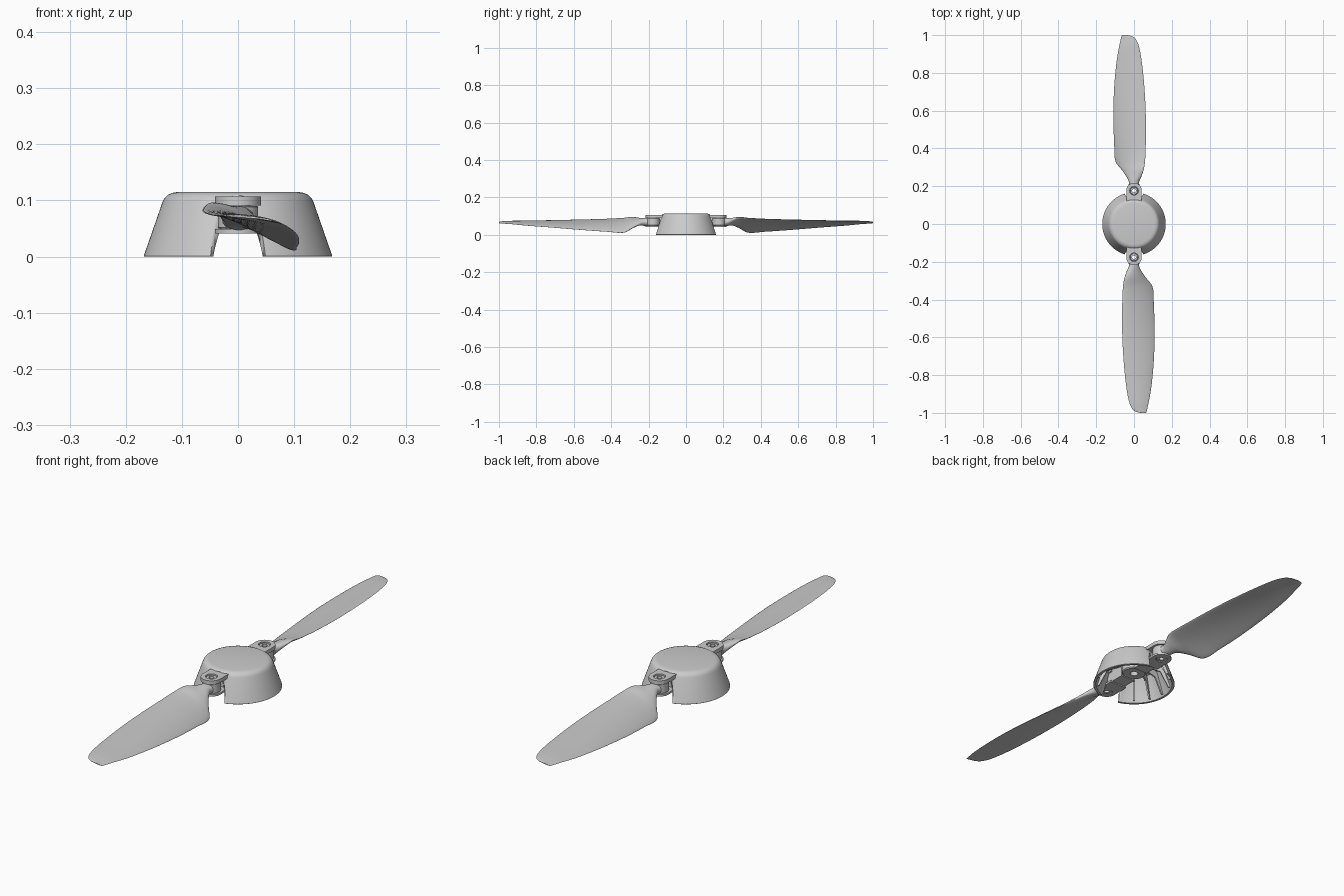
import bpy, bmesh, math
from mathutils import Matrix, Vector

if "Cube" in bpy.data.objects:
    bpy.data.objects.remove(bpy.data.objects["Cube"])


def finish(bm, name, angle=35):
    bmesh.ops.recalc_face_normals(bm, faces=bm.faces)
    me = bpy.data.meshes.new(name)
    bm.to_mesh(me)
    bm.free()
    ob = bpy.data.objects.new(name, me)
    bpy.context.collection.objects.link(ob)
    bpy.ops.object.select_all(action='DESELECT')
    ob.select_set(True)
    bpy.context.view_layer.objects.active = ob
    bpy.ops.object.shade_smooth_by_angle(angle=math.radians(angle))
    return ob


def prism(outline, z0, z1, name, matrix=None):
    """Extrude a flat outline from z0 to z1."""
    bm = bmesh.new()
    face = bm.faces.new([bm.verts.new((x, y, z0)) for x, y in outline])
    ext = bmesh.ops.extrude_face_region(bm, geom=[face])
    bmesh.ops.translate(bm, vec=(0, 0, z1 - z0),
                        verts=[v for v in ext['geom'] if isinstance(v, bmesh.types.BMVert)])
    if matrix:
        bm.transform(matrix)
    return finish(bm, name)


def lathe(profile, name, y=0, steps=96):
    bm = bmesh.new()
    pts = [bm.verts.new((r, 0, z)) for r, z in profile]
    edges = [bm.edges.new((a, b)) for a, b in zip(pts, pts[1:])]
    if profile[0][0] > 0:
        edges.append(bm.edges.new((pts[-1], pts[0])))
    bmesh.ops.spin(bm, geom=pts + edges, cent=(0, 0, 0), axis=(0, 0, 1),
                   angle=math.tau, steps=steps, use_duplicate=False)
    bmesh.ops.remove_doubles(bm, verts=bm.verts, dist=1e-5)
    bmesh.ops.translate(bm, vec=(0, y, 0), verts=bm.verts)
    return finish(bm, name)


def tongue(r, y_round, y_flat, n=24):
    """Outline with a half round at y_round and a flat end at y_flat."""
    s = 1 if y_flat > y_round else -1
    arc = [(r * math.cos(math.pi * i / n), y_round - s * r * math.sin(math.pi * i / n))
           for i in range(n + 1)]
    return [(r, y_flat)] + arc + [(-r, y_flat)]


def cut(ob, cutter):
    cutter.hide_render = True
    mod = ob.modifiers.new('cut', 'BOOLEAN')
    mod.operation, mod.solver, mod.object = 'DIFFERENCE', 'EXACT', cutter
    bpy.context.view_layer.objects.active = ob
    bpy.ops.object.modifier_apply(modifier=mod.name)
    bpy.data.objects.remove(cutter)


# Hollow spinner cup with a slot for each blade
hub = lathe([(0, .115), (.108, .115), (.117, .1135), (.125, .110), (.131, .104), (.135, .096),
             (.168, .001), (.167, 0), (.157, 0), (.124, .094), (.118, .102), (.108, .105), (0, .105)],
            'spinner_cup')
for s in (1, -1):
    cut(hub, prism(tongue(.052, s * .178, s * .3), -.05, .2, 'slot_cutter'))

# Stiffening ribs inside the cup
rib_profile = [(.055, .107), (.125, .107), (.157, .008), (.146, .008), (.112, .075), (.055, .09)]
upright = Matrix.Rotation(math.pi / 2, 4, 'X')
for side in (0, 180):
    for a in (-50, -25, 0, 25, 50):
        prism(rib_profile, -.003, .003, 'cup_rib',
              Matrix.Rotation(math.radians(a + side), 4, 'Z') @ upright)

# Central boss that takes the motor shaft
lathe([(.016, .05), (.046, .05), (.05, .054), (.05, .107), (.016, .107)], 'shaft_boss', steps=48)


# Blade stations: distance, left x, right x, left z, right z, thickness
STATIONS = [
    (.205, -.029, .029, .069, .067, .044),
    (.222, -.027, .027, .074, .064, .042),
    (.245, -.036, .036, .083, .058, .034),
    (.285, -.050, .064, .095, .038, .024),
    (.330, -.057, .099, .093, .015, .018),
    (.420, -.061, .106, .088, .020, .015),
    (.550, -.062, .110, .084, .029, .013),
    (.700, -.056, .107, .080, .041, .011),
    (.850, -.042, .094, .076, .052, .009),
    (.940, -.026, .079, .074, .060, .007),
    (.980, -.008, .070, .072, .062, .005),
    (.995, .012, .066, .070, .063, .004),
    (1.00, .035, .062, .068, .064, .003)]


def smooth_stations(rows, n=4):
    out = []
    for i in range(len(rows) - 1):
        p0, p1 = rows[max(i - 1, 0)], rows[i]
        p2, p3 = rows[i + 1], rows[min(i + 2, len(rows) - 1)]
        for k in range(n):
            t = k / n
            h = p2[0] - p1[0]
            row = [p1[0] + t * h]
            for a, b, c, d in list(zip(p0, p1, p2, p3))[1:]:
                m1 = (c - a) / (p2[0] - p0[0]) * h
                m2 = (d - b) / (p3[0] - p1[0]) * h
                row.append((2*t**3 - 3*t**2 + 1) * b + (t**3 - 2*t**2 + t) * m1
                           + (3*t**2 - 2*t**3) * c + (t**3 - t**2) * m2)
            out.append(row)
    return out + [rows[-1]]


def make_blade(turn):
    bm = bmesh.new()
    rings, n = [], 36
    for d, xl, xr, zl, zr, th in smooth_stations(STATIONS):
        a, b = Vector((xl, -d, zl)), Vector((xr, -d, zr))
        chord = b - a
        up = Vector((-chord.z, 0, chord.x)).normalized()
        camber = .045 * chord.length * min(1, max(0, (d - .23) / .1))
        ring = []
        for i in range(n):
            t = math.tau * i / n
            u = (1 - math.cos(t)) / 2
            off = th / 2 * math.sin(t) + camber * (4 * u * (1 - u) - .4)
            ring.append(bm.verts.new(a + chord * u + up * off))
        rings.append(ring)
    for r0, r1 in zip(rings, rings[1:]):
        for i in range(n):
            j = (i + 1) % n
            bm.faces.new((r0[i], r0[j], r1[j], r1[i]))
    bm.faces.new(rings[0])
    bm.faces.new(rings[-1])
    bm.transform(turn)
    return finish(bm, 'blade', 50)


for s, turn in ((-1, Matrix.Identity(4)), (1, Matrix.Rotation(math.pi, 4, 'Z'))):
    make_blade(turn)
    y = s * .176
    # Yoke arm and the two lugs that hold the blade
    prism([(-.034, s * .04), (.034, s * .04), (.034, s * .128), (-.034, s * .128)],
          .046, .106, 'yoke_arm')
    for name, z0, z1 in (('upper_lug', .091, .107), ('lower_lug', .041, .049)):
        lug = prism(tongue(.041, y, s * .1), z0, z1, name)
        cut(lug, lathe([(0, 0), (.023, 0), (.023, .2), (0, .2)], 'hole_cutter', y, 32))
    # Blade root eye and hollow hinge pin
    lathe([(.021, .05), (.034, .05), (.036, .052), (.036, .088), (.034, .09), (.021, .09)],
          'blade_eye', y, 48)
    lathe([(.010, .043), (.021, .043), (.021, .101), (.019, .103), (.010, .103)],
          'hinge_pin', y, 32)
